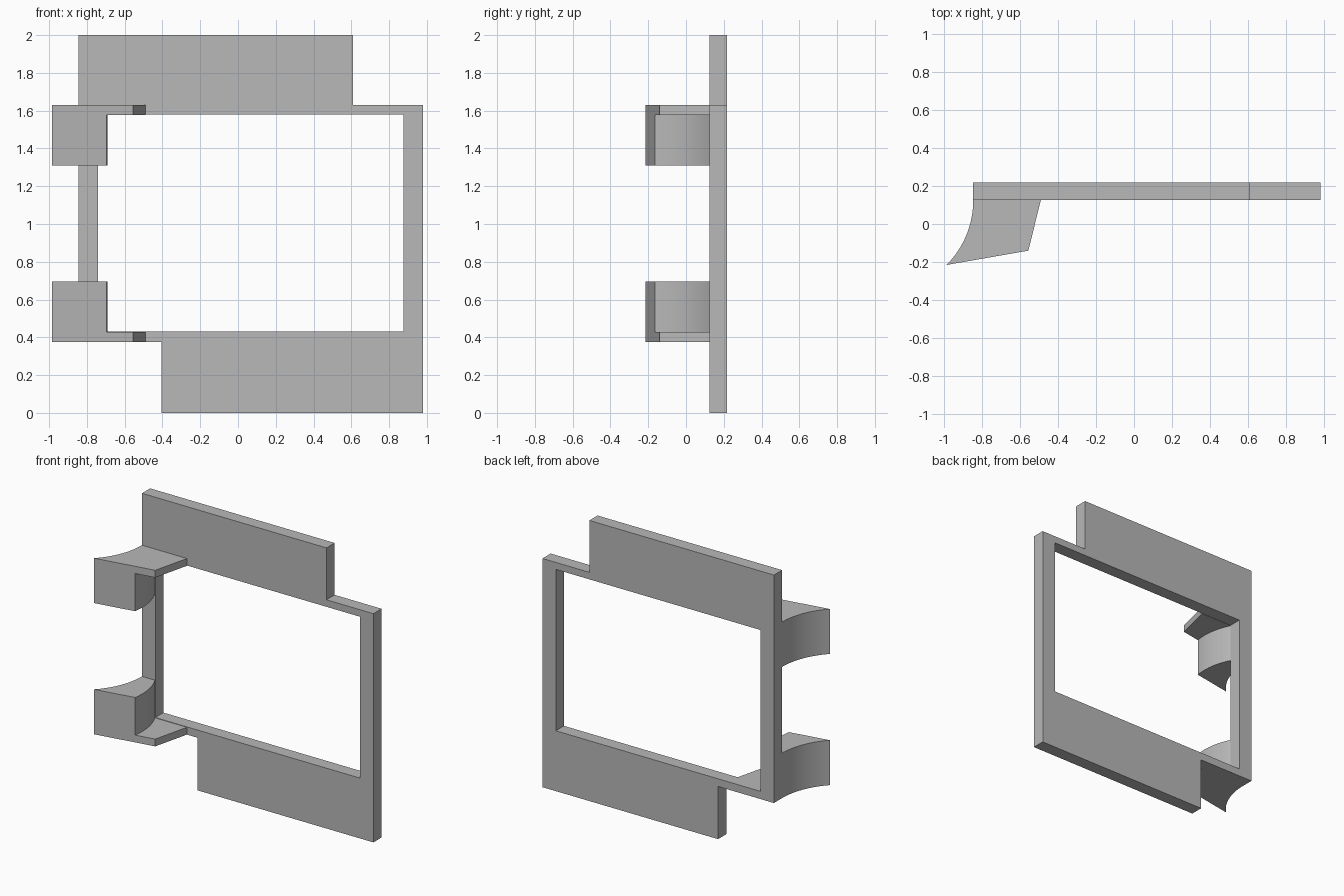
import bpy, bmesh, math
from mathutils import Vector

cube = bpy.data.objects.get("Cube")
if cube:
    bpy.data.objects.remove(cube, do_unlink=True)

grey = bpy.data.materials.new("plain grey")
grey.use_nodes = True
grey.diffuse_color = (0.48, 0.48, 0.48, 1)
grey.node_tree.nodes["Principled BSDF"].inputs["Base Color"].default_value = (0.48, 0.48, 0.48, 1)


def prism(name, base, direction):
    """Extrude a flat outline along a direction."""
    bm = bmesh.new()
    face = bm.faces.new([bm.verts.new(p) for p in base])
    ext = bmesh.ops.extrude_face_region(bm, geom=[face])
    verts = [g for g in ext["geom"] if isinstance(g, bmesh.types.BMVert)]
    bmesh.ops.translate(bm, verts=verts, vec=Vector(direction))
    bmesh.ops.recalc_face_normals(bm, faces=bm.faces)
    mesh = bpy.data.meshes.new(name)
    bm.to_mesh(mesh)
    bm.free()
    mesh.materials.append(grey)
    obj = bpy.data.objects.new(name, mesh)
    bpy.context.collection.objects.link(obj)
    return obj


def select(obj):
    bpy.ops.object.select_all(action='DESELECT')
    obj.select_set(True)
    bpy.context.view_layer.objects.active = obj


def cut(obj, cutter):
    """Subtract the cutter and discard it."""
    mod = obj.modifiers.new("cut", 'BOOLEAN')
    mod.operation = 'DIFFERENCE'
    mod.solver = 'EXACT'
    mod.object = cutter
    select(obj)
    bpy.ops.object.modifier_apply(modifier=mod.name)
    bpy.data.objects.remove(cutter, do_unlink=True)


def arc(right, cy, radius, y0, y1, steps=20):
    """Arc whose rightmost point is (right, cy), from y0 to y1."""
    ys = [y0 + (y1 - y0) * i / steps for i in range(steps + 1)]
    return [(right - radius + math.sqrt(radius ** 2 - (y - cy) ** 2), y) for y in ys]


BACK, FRONT = 0.217, 0.125

# Frame panel with offset top and bottom tabs
outline = [(-0.845, 2), (0.61, 2), (0.61, 1.63), (0.98, 1.63),
           (0.98, 0), (-0.405, 0), (-0.405, 0.375), (-0.845, 0.375)]
frame = prism("frame_panel", [(x, FRONT, z) for x, z in outline], (0, BACK - FRONT, 0))
window = [(-0.74, 0.43), (0.875, 0.43), (0.875, 1.58), (-0.74, 1.58)]
cut(frame, prism("window_cutter", [(x, 0, z) for x, z in window], (0, 0.5, 0)))

# Curved brackets: thin plate outside, full-height hook inside
footprint = arc(-0.845, FRONT, 0.483, FRONT, -0.215) + [(-0.555, -0.14), (-0.49, FRONT)]
relief = [(-0.70, -0.4)] + arc(-0.69, -0.09, 0.464, -0.165, FRONT)
relief += [(-0.745, 0.3), (0, 0.3), (0, -0.4)]
for name, edge, sign in (("upper_bracket", 1.63, -1), ("lower_bracket", 0.375, 1)):
    bracket = prism(name, [(x, y, edge) for x, y in footprint], (0, 0, sign * 0.32))
    cutter = prism("relief_cutter", [(x, y, edge + sign * 0.052) for x, y in relief],
                   (0, 0, sign * 0.5))
    cut(bracket, cutter)
    select(bracket)
    bpy.ops.object.shade_smooth_by_angle(angle=math.radians(25))
